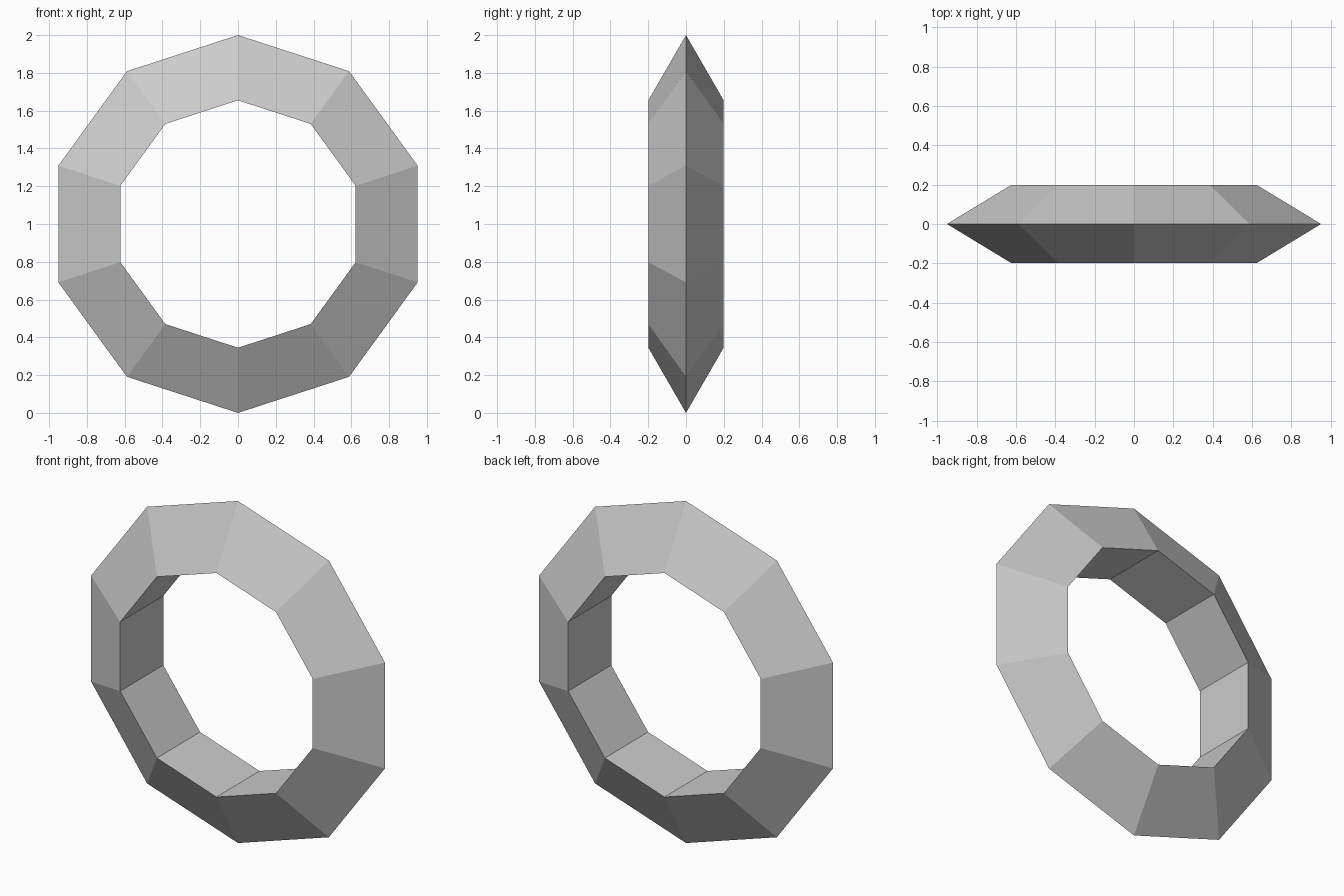
import bpy
from math import pi

if "Cube" in bpy.data.objects:
    bpy.data.objects.remove(bpy.data.objects["Cube"])

# Upright ten-sided ring with a triangular cross-section, pointed edge outward
minor = 0.23
bpy.ops.mesh.primitive_torus_add(
    major_segments=10, minor_segments=3,
    major_radius=1 - minor, minor_radius=minor,
    location=(0, 0, 1), rotation=(pi / 2, pi / 2, 0))
ring = bpy.context.object
ring.name = "ring"
bpy.ops.object.transform_apply(location=False, rotation=True, scale=False)
bpy.ops.object.shade_flat()
